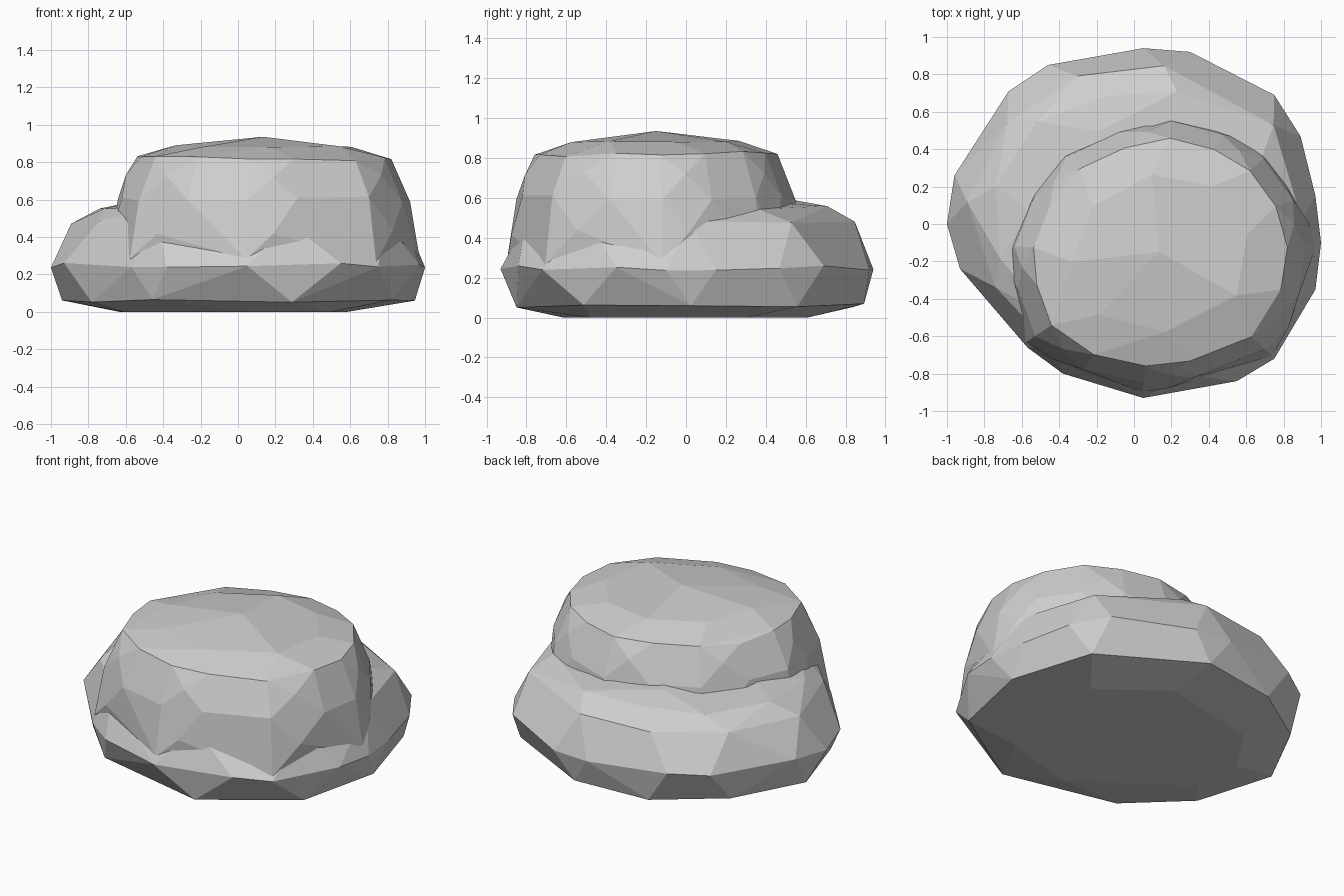
import bpy
import bmesh
import math
import random
from mathutils import Vector

if "Cube" in bpy.data.objects:
    bpy.data.objects.remove(bpy.data.objects["Cube"], do_unlink=True)

random.seed(7)

stone = bpy.data.materials.new("stone grey")
stone.use_nodes = True
GREY = (0.62, 0.62, 0.62, 1)
stone.diffuse_color = GREY
stone.node_tree.nodes["Principled BSDF"].inputs["Base Color"].default_value = GREY


def boulder(name, centre, outline, rings):
    """Chiselled stone: the hull of scaled outlines stacked at several heights.

    Each ring gives a scale, a height, a step along the outline and a shift
    between neighbouring corners, so that the facets do not line up.
    """
    centre = Vector(centre)
    corners = [Vector(p) - centre for p in outline]
    bm = bmesh.new()
    for scale, z, step, shift in rings:
        for i in range(0, len(corners), step):
            p = corners[i].lerp(corners[(i + 1) % len(corners)], shift)
            p = centre + p * scale
            lift = random.uniform(-.015, .015) if z > 0 else 0
            bm.verts.new((p.x, p.y, z + lift))
    hull = bmesh.ops.convex_hull(bm, input=bm.verts[:])
    spare = {g for g in hull["geom_interior"] + hull["geom_unused"]
             if isinstance(g, bmesh.types.BMVert)}
    bmesh.ops.delete(bm, geom=list(spare), context="VERTS")

    # Join nearly level triangles into broad facets
    bmesh.ops.dissolve_limit(bm, angle_limit=math.radians(7),
                             verts=bm.verts[:], edges=bm.edges[:])
    bmesh.ops.recalc_face_normals(bm, faces=bm.faces[:])
    mesh = bpy.data.meshes.new(name)
    bm.to_mesh(mesh)
    bm.free()
    mesh.materials.append(stone)
    obj = bpy.data.objects.new(name, mesh)
    bpy.context.collection.objects.link(obj)


# Wide lower stone with a flat base and a gently sloping shelf
boulder(
    "lower_stone", (0, 0),
    [(1, -.1), (.97, .15), (.89, .47), (.75, .69), (.3, .92), (.05, .94),
     (-.2, .89), (-.46, .85), (-.67, .71), (-.82, .47), (-.96, .26), (-1, 0),
     (-.93, -.24), (-.7, -.5), (-.57, -.66), (-.38, -.8), (.05, -.93),
     (.55, -.84), (.75, -.72), (.97, -.35)],
    [(.66, 0, 2, 0), (.96, .065, 2, .5), (1, .25, 1, 0), (.91, .48, 2, .5),
     (.77, .55, 2, 0), (.57, .59, 2, .5), (.1, .62, 5, 0)])

# Upper stone, leaning down the front to meet the foot of the lower one
boulder(
    "upper_stone", (.15, -.15),
    [(.92, -.12), (.85, .13), (.69, .35), (.47, .48), (.2, .55), (-.08, .49),
     (-.36, .36), (-.54, .13), (-.64, -.12), (-.62, -.35), (-.53, -.6),
     (-.27, -.78), (.05, -.85), (.32, -.82), (.7, -.67), (.88, -.38)],
    [(.9, .07, 4, 0), (1.07, .27, 2, 0), (1.06, .43, 2, .5), (1, .6, 1, 0),
     (.96, .73, 2, .5), (.87, .82, 1, 0), (.62, .895, 2, .5), (.02, .94, 8, 0)])
